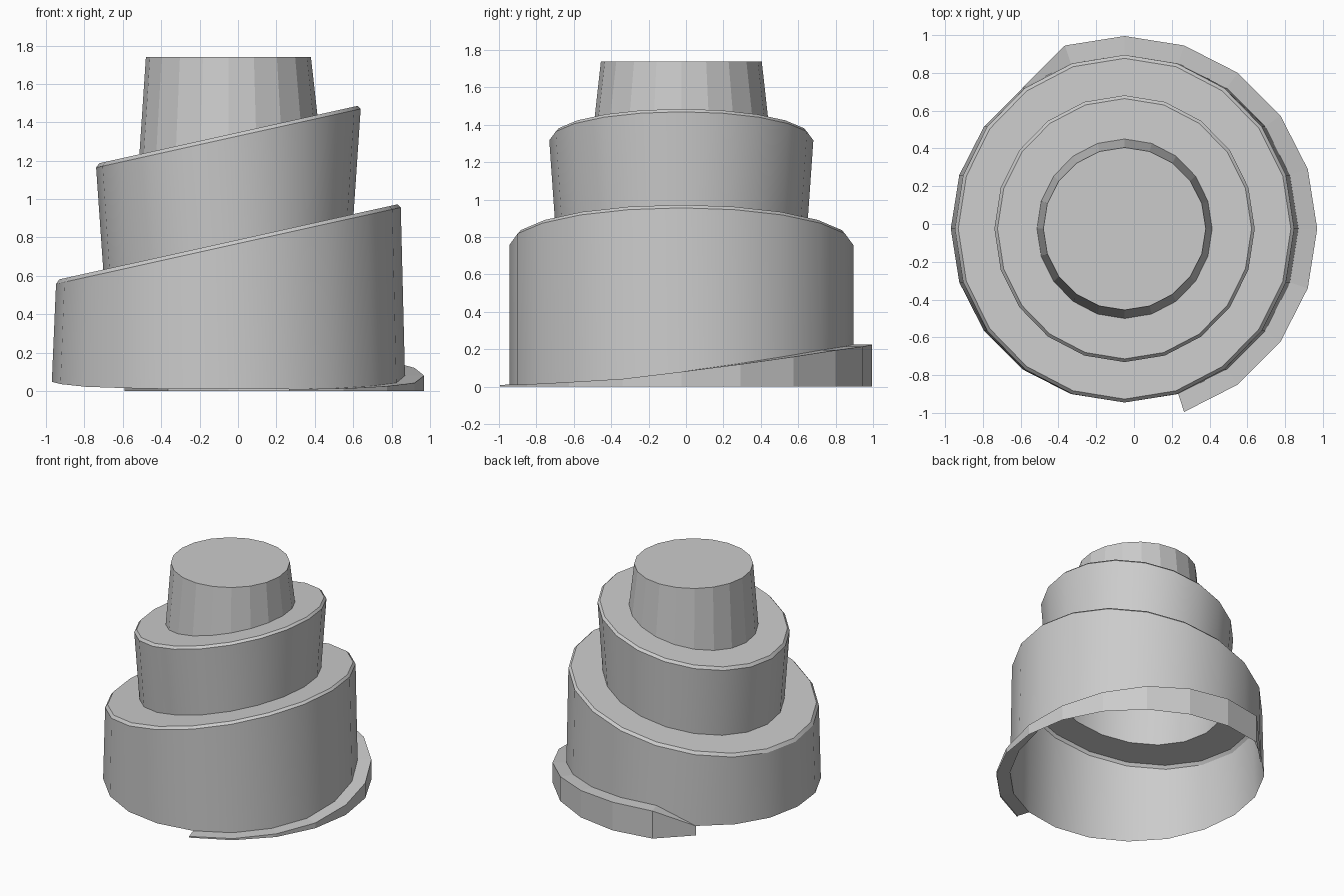
import bpy, bmesh
from math import sin, cos, radians, atan

if "Cube" in bpy.data.objects:
    bpy.data.objects.remove(bpy.data.objects["Cube"])

N = 20
CX, CY = -0.05, -0.025
TILT = atan(0.222)


def ring(bm, r, z, tilt=0.0):
    """Circle of N points, tilted so that it rises towards +x."""
    pts = []
    for i in range(N):
        a = radians(18 * i)
        x, y = r * cos(a), r * sin(a)
        pts.append(bm.verts.new((CX + x * cos(tilt), CY + y, z + x * sin(tilt))))
    return pts


def bridge(bm, a, b):
    for i in range(N):
        j = (i + 1) % N
        bm.faces.new((a[i], a[j], b[j], b[i]))


def finish(bm, name, smooth):
    me = bpy.data.meshes.new(name)
    bm.to_mesh(me)
    bm.free()
    ob = bpy.data.objects.new(name, me)
    bpy.context.collection.objects.link(ob)
    if smooth:
        bpy.ops.object.select_all(action='DESELECT')
        ob.select_set(True)
        bpy.context.view_layer.objects.active = ob
        bpy.ops.object.shade_smooth_by_angle(angle=radians(25))
    return ob


# Height of the winding lower edge, every 18 degrees from angle 0
EDGE = [.08, .12, .16, .195, .215, .225, .22, .075, .065, .055,
        .048, .036, .022, .015, .01, .01, .01, .013, .025, .042]


def tier(name, bottom, wall_top, rim, ledge, edge=None):
    """Open shell: wall, small chamfer, then a sloping ledge inwards."""
    bm = bmesh.new()
    rows = [ring(bm, r, z, TILT) for r, z in (bottom, wall_top, rim, ledge)]
    if edge:
        for i, v in enumerate(rows[0]):
            a = radians(18 * i)
            v.co = (CX + bottom[0] * cos(a), CY + bottom[0] * sin(a), edge[i])
    for a, b in zip(rows, rows[1:]):
        bridge(bm, a, b)
    finish(bm, name, True)


# Two tilted tiers
tier("lower_tier", (0.92, 0), (0.92, 0.757), (0.902, 0.777), (0.668, 0.777), EDGE)
tier("middle_tier", (0.668, 0.777), (0.706, 1.317), (0.689, 1.336), (0.475, 1.336))

# Top tier: tilted foot, level flat cap
bm = bmesh.new()
foot = ring(bm, 0.475, 1.336, TILT)
cap = ring(bm, 0.43, 1.74)
bridge(bm, foot, cap)
bm.faces.new(cap)
finish(bm, "top_tier", False)

# Ramp winding around the foot: walkway and outer wall
bm = bmesh.new()
prev = None
for k in range(-4, 8):
    a = radians(18 * k)
    z = EDGE[k % N]
    r_out = 1.02 if k < 7 else 0.921
    row = [bm.verts.new((CX + r * cos(a), CY + r * sin(a), h))
           for r, h in ((0.92, z), (r_out, z), (r_out, 0.0))]
    if prev:
        for i in range(2):
            bm.faces.new((prev[i], prev[i + 1], row[i + 1], row[i]))
    prev = row
bmesh.ops.recalc_face_normals(bm, faces=bm.faces)
bm.faces.ensure_lookup_table()
if bm.faces[0].normal.z < 0:
    bmesh.ops.reverse_faces(bm, faces=bm.faces)
finish(bm, "ramp", False)
